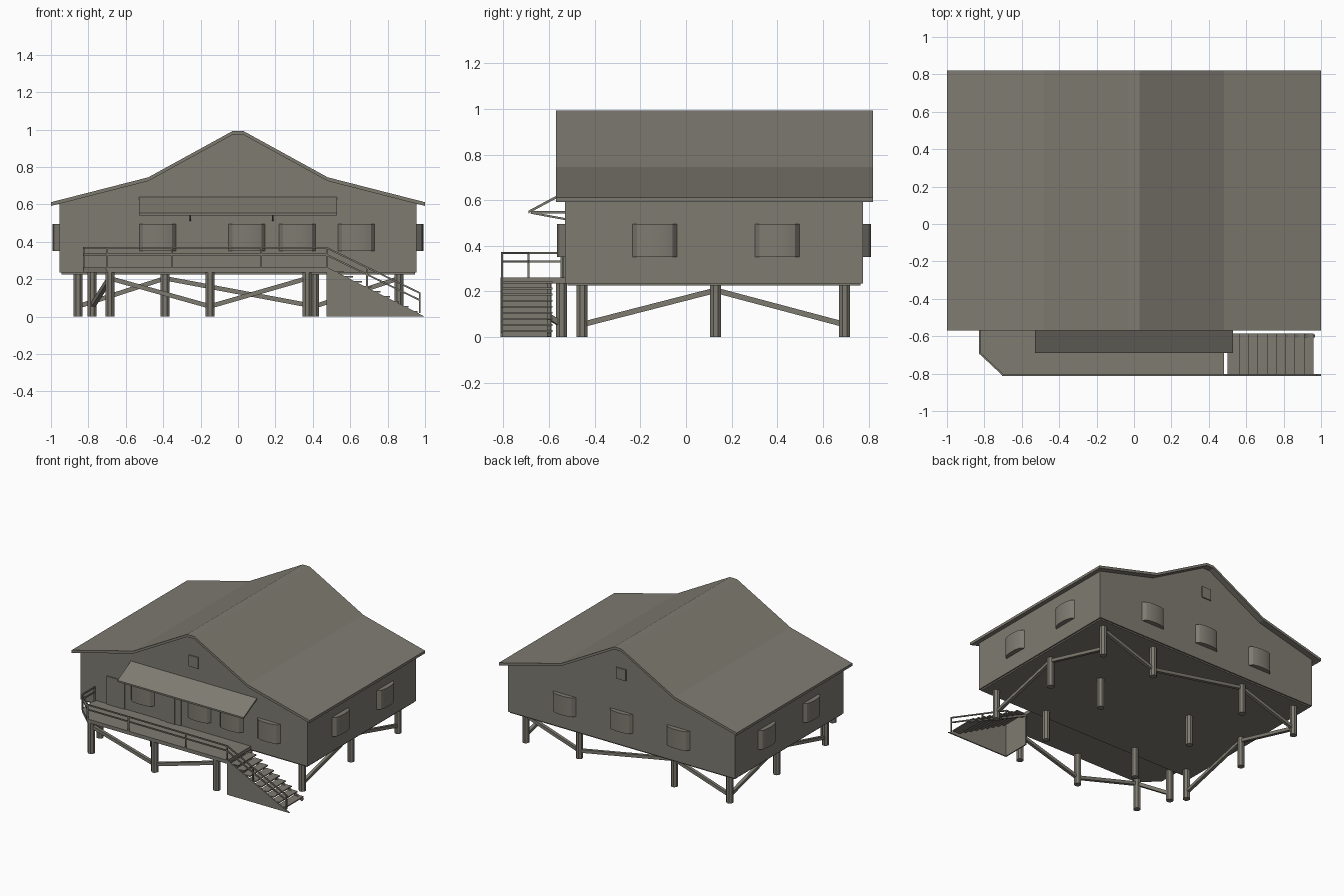
import bpy, bmesh, math
from mathutils import Vector, Matrix

if "Cube" in bpy.data.objects:
    bpy.data.objects.remove(bpy.data.objects["Cube"])

paint = bpy.data.materials.new("warm grey")
paint.diffuse_color = (0.21, 0.198, 0.165, 1)
paint.use_nodes = True
paint.node_tree.nodes["Principled BSDF"].inputs["Base Color"].default_value = paint.diffuse_color


def finish(name, bm, smooth=False):
    bmesh.ops.recalc_face_normals(bm, faces=bm.faces)
    me = bpy.data.meshes.new(name)
    bm.to_mesh(me)
    bm.free()
    ob = bpy.data.objects.new(name, me)
    bpy.context.collection.objects.link(ob)
    me.materials.append(paint)
    if smooth:
        bpy.ops.object.select_all(action='DESELECT')
        ob.select_set(True)
        bpy.context.view_layer.objects.active = ob
        bpy.ops.object.shade_smooth_by_angle(angle=math.radians(30))
    return ob


def prism(name, pts, a, b, axis='Z', matrix=None, smooth=False):
    """Extrude a 2D outline from a to b: axis Y takes (x, z), axis Z takes (x, y)."""
    bm = bmesh.new()
    place = (lambda p: (p[0], a, p[1])) if axis == 'Y' else (lambda p: (p[0], p[1], a))
    step = Vector((0, b - a, 0)) if axis == 'Y' else Vector((0, 0, b - a))
    face = bm.faces.new([bm.verts.new(place(p)) for p in pts])
    ext = bmesh.ops.extrude_face_region(bm, geom=[face], use_keep_orig=True)
    bmesh.ops.translate(bm, vec=step, verts=[g for g in ext['geom'] if isinstance(g, bmesh.types.BMVert)])
    if matrix:
        bm.transform(matrix)
    return finish(name, bm, smooth)


def box(name, x0, x1, y0, y1, z0, z1):
    return prism(name, [(x0, y0), (x1, y0), (x1, y1), (x0, y1)], z0, z1)


def beam(name, p, q, w):
    """Square bar from p to q."""
    p, q = Vector(p), Vector(q)
    d = q - p
    bm = bmesh.new()
    bmesh.ops.create_cube(bm, size=1)
    rot = d.to_track_quat('X', 'Z').to_matrix().to_4x4()
    bm.transform(Matrix.Translation((p + q) / 2) @ rot @ Matrix.Diagonal((d.length, w, w, 1)))
    return finish(name, bm)


def pile(name, x, y, top=0.228):
    bm = bmesh.new()
    bmesh.ops.create_cone(bm, cap_ends=True, segments=8, radius1=0.026, radius2=0.026, depth=top)
    bm.transform(Matrix.Translation((x, y, top / 2)) @ Matrix.Rotation(math.pi / 8, 4, 'Z'))
    return finish(name, bm)


def bow_window(name, x, y, turn, w=0.195):
    """Window panel bulging outwards from the wall; turn 0 faces the front."""
    n = 10
    pts = [(w * (i / n - 0.5), -0.036 * math.sqrt(max(0, 1 - (2 * i / n - 1) ** 2)) ** 0.8)
           for i in range(n + 1)]
    pts = [(-w / 2, 0.005)] + pts + [(w / 2, 0.005)]
    m = Matrix.Translation((x, y, 0)) @ Matrix.Rotation(math.radians(turn), 4, 'Z')
    prism(name, pts, 0.35, 0.495, matrix=m, smooth=True)


# Roof sheet with kinked slopes and flattened ridge
half = [(1, 0.612), (0.48, 0.745), (0.03, 0.992)]
top = half + [(-x, z) for x, z in reversed(half)]
under = [(x, z - 0.02) for x, z in reversed(top)]
prism("roof", top + under, -0.57, 0.82, 'Y')

# Walls with gable ends, floor slab
wall = [(0.955, 0.235), (0.955, 0.608), (0.48, 0.73), (0.03, 0.976)]
prism("house_walls", wall + [(-x, z) for x, z in reversed(wall)], -0.53, 0.775, 'Y')
box("floor_slab", -0.945, 0.945, -0.52, 0.765, 0.225, 0.24)

# Bow windows on all four sides
for x in (-0.43, 0.048, 0.318, 0.633):
    bow_window("front_window", x, -0.53, 0)
for x in (-0.48, 0.0, 0.48):
    bow_window("back_window", x, 0.775, 180)
for y in (-0.137, 0.4):
    bow_window("right_window", 0.955, y, 90)
    bow_window("left_window", -0.955, y, -90)

# Attic windows and doors
box("front_attic_window", -0.04, 0.04, -0.538, -0.53, 0.735, 0.82)
box("back_attic_window", -0.04, 0.04, 0.775, 0.783, 0.735, 0.82)
box("side_door", -0.73, -0.58, -0.538, -0.53, 0.26, 0.475)
box("main_door_frame", -0.28, -0.105, -0.536, -0.53, 0.26, 0.495)
box("main_door", -0.235, -0.155, -0.542, -0.536, 0.26, 0.475)

# Awning over the deck with struts
bm = bmesh.new()
lo = [(-0.53, -0.69, 0.542), (0.53, -0.69, 0.542), (0.53, -0.53, 0.628), (-0.53, -0.53, 0.628)]
f = bm.faces.new([bm.verts.new(p) for p in lo])
e = bmesh.ops.extrude_face_region(bm, geom=[f], use_keep_orig=True)
bmesh.ops.translate(bm, vec=(0, 0, 0.012), verts=[g for g in e['geom'] if isinstance(g, bmesh.types.BMVert)])
finish("awning", bm)
for x in (-0.255, 0.185):
    beam("awning_strut", (x, -0.68, 0.545), (x, -0.53, 0.517), 0.009)
    beam("awning_arm", (x, -0.68, 0.547), (x, -0.53, 0.547), 0.009)

# Front deck with chamfered corner
deck = [(-0.83, -0.53), (-0.83, -0.69), (-0.70, -0.812), (0.48, -0.812), (0.48, -0.53)]
prism("deck", deck, 0.235, 0.262)

# Piles under house and deck
xs, ys = (-0.855, -0.39, 0.41, 0.86), (-0.455, 0.13, 0.695)
for x in xs:
    for y in ys:
        pile("house_pile", x, y)
deck_piles = [(-0.78, -0.545), (-0.685, -0.785), (-0.15, -0.785), (0.37, -0.785)]
for x, y in deck_piles:
    pile("deck_pile", x, y, 0.24)

# Zigzag braces: alternate low and high from pile to pile
def zigzag(name, pts, low_first):
    for i in range(len(pts) - 1):
        low = (i % 2 == 0) == low_first
        z0, z1 = (0.055, 0.205) if low else (0.205, 0.055)
        beam(name, (*pts[i], z0), (*pts[i + 1], z1), 0.024)

zigzag("back_brace", [(x, 0.695) for x in xs], True)
for x in (xs[0], xs[-1]):
    zigzag("side_brace", [(x, y) for y in ys], True)
zigzag("deck_brace", deck_piles, True)

# Railing around the deck
rail = [(-0.825, -0.545), (-0.825, -0.69), (-0.70, -0.807), (0.475, -0.807)]
for z in (0.368, 0.332):
    for p, q in zip(rail, rail[1:]):
        beam("deck_rail", (*p, z), (*q, z), 0.009)
for x, y in rail + [(-0.355, -0.807), (0.125, -0.807)]:
    beam("rail_post", (x, y, 0.25), (x, y, 0.372), 0.009)

# Stairs: side panel, end panel, treads and sloping rail
prism("stair_side_panel", [(0.48, 0), (1, 0), (0.48, 0.262)], -0.812, -0.803, 'Y')
box("stair_end_panel", 0.474, 0.482, -0.81, -0.59, 0, 0.24)
n = 9
for i in range(n):
    x, z = 0.50 + 0.0495 * i, 0.243 - 0.0265 * i
    box("stair_tread", x, x + 0.065, -0.805, -0.585, z - 0.008, z)
beam("inner_stringer", (0.48, -0.60, 0.235), (0.965, -0.60, 0.01), 0.016)
for dz in (0, -0.038):
    beam("stair_rail", (0.475, -0.807, 0.368 + dz), (0.975, -0.807, 0.125 + dz), 0.009)
for x in (0.69, 0.972):
    z = 0.368 - (x - 0.475) * 0.486
    beam("stair_post", (x, -0.807, z - 0.11 if x < 0.9 else 0.02), (x, -0.807, z), 0.009)
